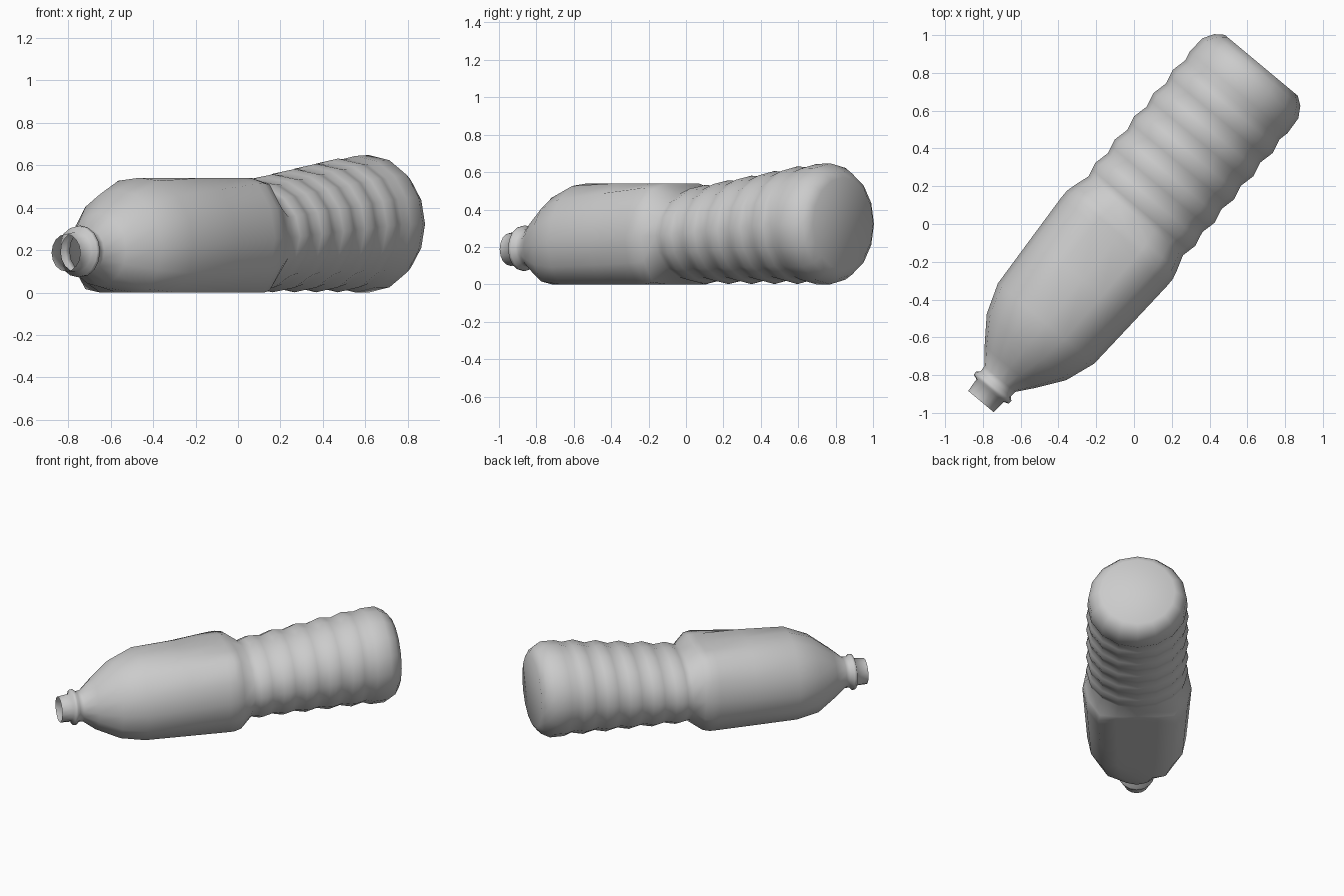
import bpy, bmesh, math

if "Cube" in bpy.data.objects:
    bpy.data.objects.remove(bpy.data.objects["Cube"])

SIDES = 16
MOUTH = (-0.81, -0.94)          # centre of the open mouth
DIR = (0.64, 0.768)             # bottle axis, mouth to base


def axis_z(s):
    return 0.187 + 0.06 * s


# rings: (distance along axis, radius, lowest z, highest z, squashed?)
rings = []

# open neck with collar
for s, r in [(0.0, 0.088), (0.075, 0.094), (0.085, 0.120), (0.105, 0.122),
             (0.122, 0.104), (0.155, 0.106)]:
    rings.append((s, r, 0, 0.54, False))

# shoulder and smooth body, flattened where it lies on the ground and on top
for s, r in [(0.236, 0.172), (0.376, 0.274), (0.538, 0.332), (0.84, 0.35),
             (1.10, 0.365), (1.15, 0.365), (1.20, 0.352)]:
    rings.append((s, r, 0, 0.54, False))

# ribbed lower half, squashed towards the waist
START, PITCH, RIBS = 1.28, 0.16, 5
for i in range(RIBS * 4 + 1):
    s = START + PITCH * i / 4
    wave = -math.cos(i * math.pi / 2)           # -1 groove, +1 crest
    r = 0.335 + 0.009 * wave
    top = 0.51 + 0.155 * (s - START) + 0.009 * wave
    low = 0.010 - 0.009 * wave
    rings.append((s, r, low, top, True))

# rounded base
rings += [(2.13, 0.337, 0.0, 0.643, True),
          (2.228, 0.331, 0.0, 0.647, True),
          (2.285, 0.297, 0.03, 0.615, True),
          (2.318, 0.252, 0.075, 0.572, True)]

bm = bmesh.new()
loops = []
for s, r, low, top, squashed in rings:
    loop = []
    for k in range(SIDES):
        a = 2 * math.pi * k / SIDES
        t = r * math.cos(a)
        if squashed:
            z = (low + top) / 2 + (top - low) / 2 * math.sin(a)
        else:
            z = min(max(axis_z(s) + r * math.sin(a), low), top)
        loop.append(bm.verts.new((MOUTH[0] + DIR[0] * s + DIR[1] * t,
                                  MOUTH[1] + DIR[1] * s - DIR[0] * t, z)))
    loops.append(loop)
for a, b in zip(loops, loops[1:]):
    for k in range(SIDES):
        n = (k + 1) % SIDES
        bm.faces.new((a[k], a[n], b[n], b[k]))
bm.faces.new(loops[-1])
bmesh.ops.recalc_face_normals(bm, faces=bm.faces)
# the base cap must look outwards, away from the mouth
bm.faces.ensure_lookup_table()
cap = bm.faces[-1]
if cap.normal.x * DIR[0] + cap.normal.y * DIR[1] < 0:
    bmesh.ops.reverse_faces(bm, faces=bm.faces)
for f in bm.faces:
    f.smooth = True

mesh = bpy.data.meshes.new("bottle")
bm.to_mesh(mesh)
bm.free()
bottle = bpy.data.objects.new("bottle", mesh)
bpy.context.collection.objects.link(bottle)

mat = bpy.data.materials.new("light grey plastic")
mat.diffuse_color = (0.6, 0.6, 0.6, 1)
mat.use_nodes = True
mat.node_tree.nodes["Principled BSDF"].inputs["Base Color"].default_value = mat.diffuse_color
mesh.materials.append(mat)
